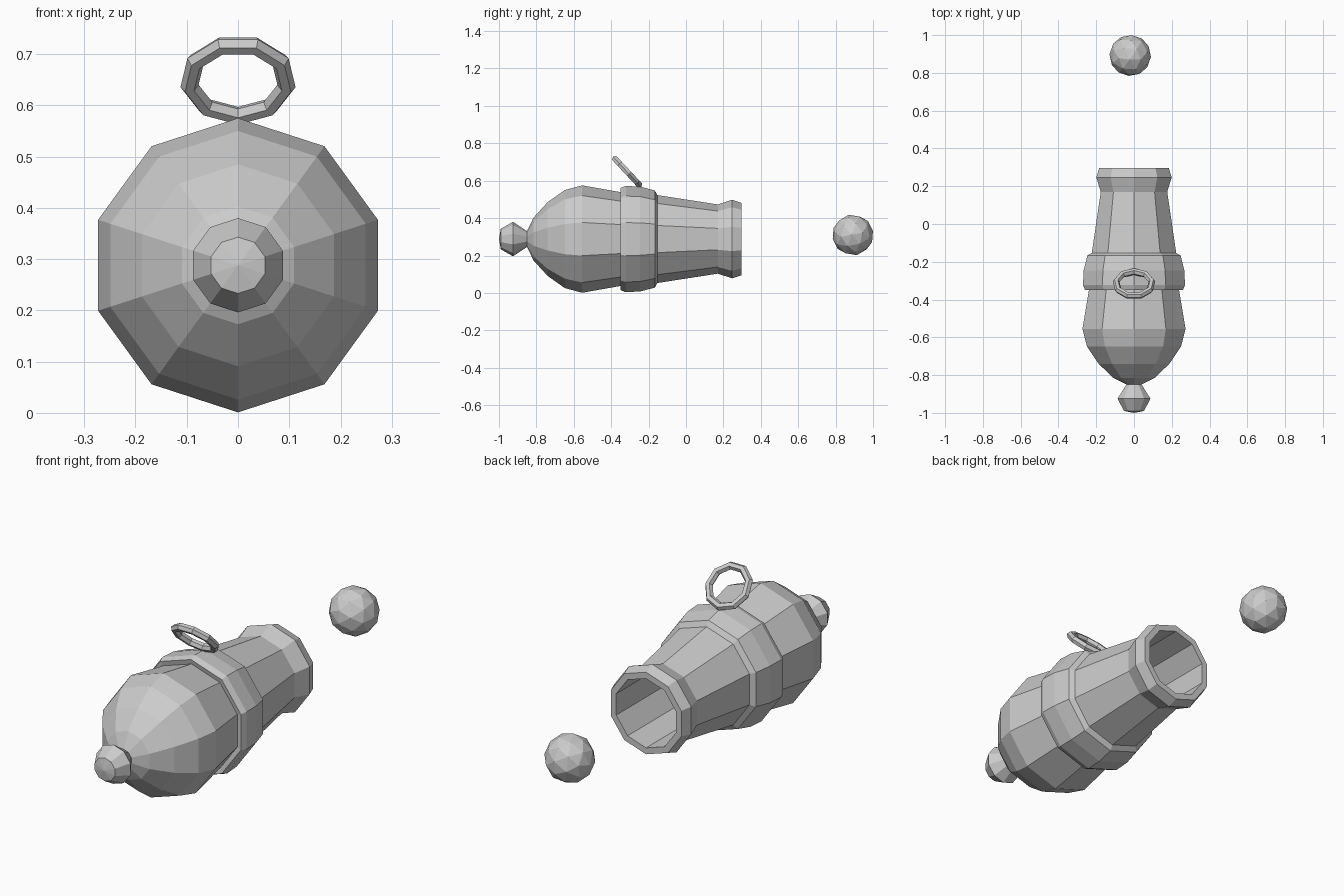
import bpy, bmesh
from math import sin, cos, pi, radians

if "Cube" in bpy.data.objects:
    bpy.data.objects.remove(bpy.data.objects["Cube"])

AXIS_Z = 0.288


def make_object(name, bm):
    bmesh.ops.recalc_face_normals(bm, faces=bm.faces)
    mesh = bpy.data.meshes.new(name)
    bm.to_mesh(mesh)
    bm.free()
    obj = bpy.data.objects.new(name, mesh)
    bpy.context.collection.objects.link(obj)
    return obj


def lathe(name, profile, sides=10):
    """Revolve (y, radius) points around the barrel axis."""
    bm = bmesh.new()
    rings = []
    for y, r in profile:
        if r == 0:
            rings.append([bm.verts.new((0, y, AXIS_Z))] * sides)
        else:
            rings.append([bm.verts.new((r * sin(2 * pi * i / sides), y,
                                        AXIS_Z + r * cos(2 * pi * i / sides)))
                          for i in range(sides)])
    for a, b in zip(rings, rings[1:]):
        for i in range(sides):
            j = (i + 1) % sides
            bm.faces.new(list(dict.fromkeys((a[i], a[j], b[j], b[i]))))
    return make_object(name, bm)


# Barrel with rear knob, reinforcing band, flared muzzle and bore
lathe("cannon_barrel", [
    (-1.0, 0), (-0.99, 0.055), (-0.925, 0.092), (-0.85, 0.042),
    (-0.815, 0.115), (-0.74, 0.197), (-0.648, 0.262), (-0.555, 0.287),
    (-0.345, 0.25), (-0.35, 0.273), (-0.322, 0.284), (-0.245, 0.28),
    (-0.167, 0.26), (-0.153, 0.235), (0.17, 0.185), (0.247, 0.21),
    (0.297, 0.193), (0.297, 0.163), (-0.15, 0.163), (-0.15, 0)])

# Tilted lifting ring with nine segments, one corner resting on the band
bpy.ops.mesh.primitive_torus_add(major_segments=9, minor_segments=6,
                                 major_radius=0.096, minor_radius=0.018,
                                 location=(0, -0.317, 0.65))
ring = bpy.context.object
ring.name = "lifting_ring"
ring.rotation_euler = (radians(-47), 0, radians(0))
for v in ring.data.vertices:
    x, y, z = v.co
    v.co = (y, x, z)
    v.co.y = x
ring.data.flip_normals()
# corner goes to the lower, forward end of the tilt
ring.rotation_euler.x = radians(-47)

# Faceted cannonball in front of the muzzle
bpy.ops.mesh.primitive_ico_sphere_add(subdivisions=2, radius=0.11,
                                      location=(-0.02, 0.892, 0.31),
                                      rotation=(0.5, 0.3, 0.7))
bpy.context.object.name = "cannonball"
